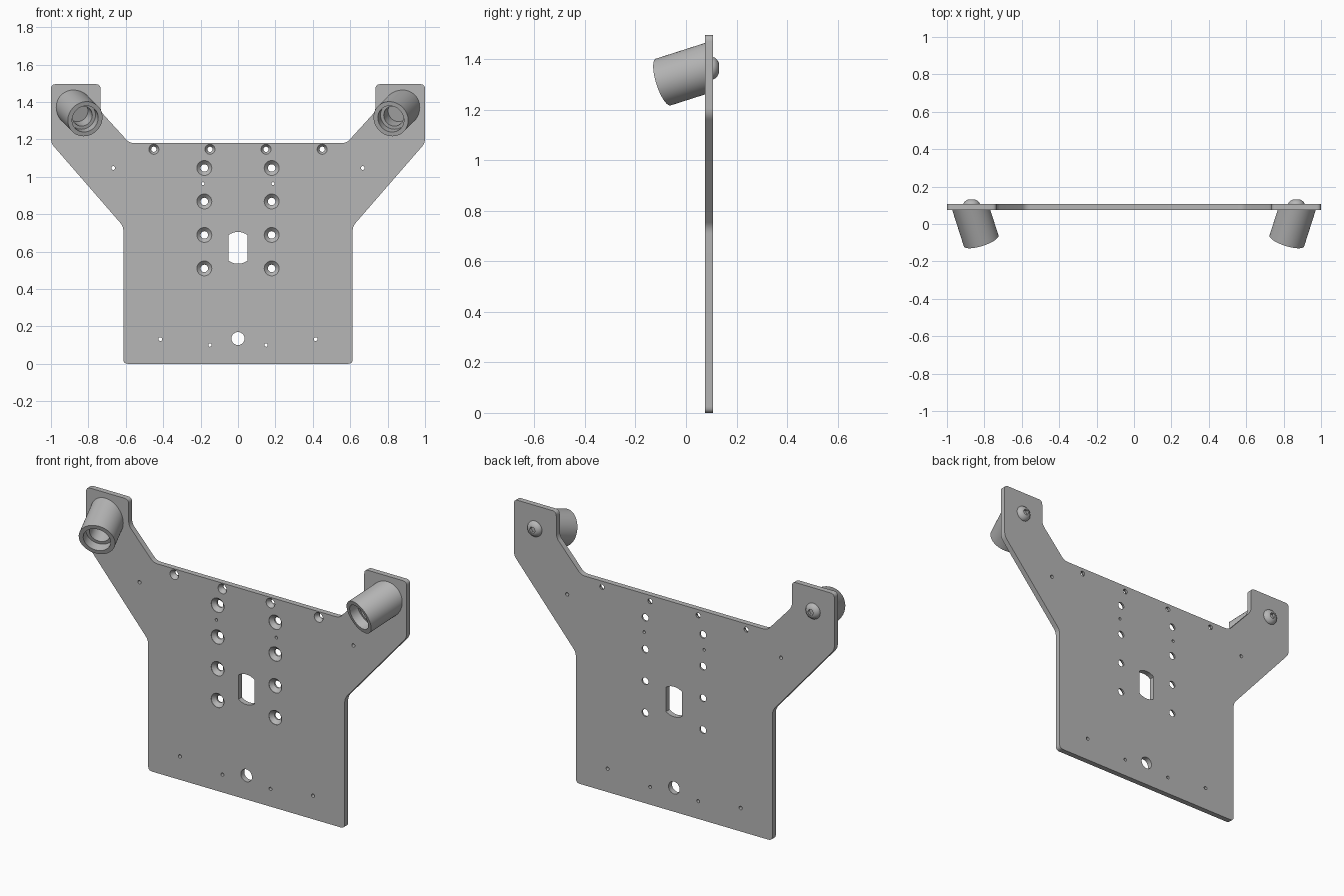
import bpy, bmesh
from math import pi, cos, sin, asin, radians
from mathutils import Vector, Matrix

if "Cube" in bpy.data.objects:
    bpy.data.objects.remove(bpy.data.objects["Cube"])

FRONT, BACK = 0.075, 0.106          # plate faces along y

grey = bpy.data.materials.new("satin grey")
grey.use_nodes = True
colour = (0.47, 0.47, 0.47, 1)
grey.diffuse_color = colour
grey.node_tree.nodes["Principled BSDF"].inputs["Base Color"].default_value = colour


def make_object(name, bm):
    bmesh.ops.recalc_face_normals(bm, faces=bm.faces)
    mesh = bpy.data.meshes.new(name)
    bm.to_mesh(mesh)
    bm.free()
    mesh.materials.append(grey)
    obj = bpy.data.objects.new(name, mesh)
    bpy.context.collection.objects.link(obj)
    return obj


def activate(obj):
    bpy.ops.object.select_all(action='DESELECT')
    obj.select_set(True)
    bpy.context.view_layer.objects.active = obj


def smooth(obj):
    activate(obj)
    bpy.ops.object.shade_smooth_by_angle(angle=radians(30))


def cut(obj, cutter):
    """Subtract the cutter from the object and discard it."""
    cutter.hide_render = True
    activate(obj)
    mod = obj.modifiers.new("cut", 'BOOLEAN')
    mod.operation, mod.solver, mod.object = 'DIFFERENCE', 'EXACT', cutter
    bpy.ops.object.modifier_apply(modifier=mod.name)
    bpy.data.objects.remove(cutter)


def lathe(bm, profile, origin, axis, steps=32):
    """Revolve (radius, distance) points around an axis; ends lie on the axis."""
    place = Matrix.Translation(origin) @ Vector(axis).to_track_quat('Z', 'Y').to_matrix().to_4x4()
    rings = []
    for r, d in profile:
        count = steps if r > 0 else 1
        rings.append([bm.verts.new(place @ Vector((r * cos(2 * pi * i / steps), r * sin(2 * pi * i / steps), d)))
                      for i in range(count)])
    for a, b in zip(rings, rings[1:]):
        for i in range(steps):
            j = (i + 1) % steps
            quad = [a[i % len(a)], a[j % len(a)], b[j % len(b)], b[i % len(b)]]
            bm.faces.new(list(dict.fromkeys(quad)))


def prism(bm, outline, y0, y1):
    """Extrude an (x, z) outline along y."""
    face = bm.faces.new([bm.verts.new((x, y0, z)) for x, z in outline])
    new = bmesh.ops.extrude_face_region(bm, geom=[face])["geom"]
    bmesh.ops.translate(bm, vec=(0, y1 - y0, 0), verts=[v for v in new if isinstance(v, bmesh.types.BMVert)])


def round_corners(points, size, steps=6):
    out = []
    for i, p in enumerate(points):
        p = Vector(p)
        a = p + (Vector(points[i - 1]) - p).normalized() * size
        b = p + (Vector(points[(i + 1) % len(points)]) - p).normalized() * size
        for k in range(steps + 1):
            t = k / steps
            out.append(a * (1 - t) ** 2 + p * 2 * t * (1 - t) + b * t * t)
    return out


# Back plate with two raised arms
half = [(0.613, 0), (0.613, 0.735), (1, 1.18), (1, 1.495), (0.735, 1.495), (0.735, 1.35), (0.58, 1.18)]
outline = half + [(-x, z) for x, z in reversed(half)]
bm = bmesh.new()
prism(bm, round_corners(outline, 0.025), FRONT, BACK)
plate = make_object("back_plate", bm)

# Holes in the plate
holes = bmesh.new()


def drill(x, z, r, sink=0):
    start = -0.02
    profile = [(0, start), (r, start), (r, 0.06), (0, 0.06)]
    if sink:
        profile = [(0, start), (sink, start), (sink, 0.002), (r, 0.022), (r, 0.06), (0, 0.06)]
    lathe(holes, profile, (x, FRONT, z), (0, 1, 0), 24)


for s in (-1, 1):
    for x in (0.15, 0.45):
        drill(s * x, 1.147, 0.014, 0.027)
    for row in range(4):
        drill(s * 0.18, 0.51 + row * 0.179, 0.02, 0.04)
    for x, z, r in ((0.667, 1.047, 0.01), (0.187, 0.963, 0.008), (0.415, 0.132, 0.01), (0.15, 0.1, 0.009)):
        drill(s * x, z, r)
drill(0, 0.135, 0.035)

# Flat-sided round slot
reach = asin(0.05 / 0.085)
arc = [-reach + 2 * reach * k / 10 for k in range(11)]
slot = [(0.085 * sin(a), 0.62 + 0.085 * cos(a)) for a in arc]
slot += [(-x, 1.24 - z) for x, z in slot]
prism(holes, slot, FRONT - 0.02, BACK + 0.02)
cut(plate, make_object("hole_cutter", holes))
smooth(plate)

for s, side in ((1, "left"), (-1, "right")):
    # Angled hollow standoff, trimmed flush with the plate
    axis = Vector((s * 0.32, 1, 0.32))
    centre = Vector((s * 0.87, FRONT, 1.362)) - axis * 0.165
    bm = bmesh.new()
    lathe(bm, [(0, 0.13), (0.055, 0.13), (0.055, 0.05), (0.073, 0.05), (0.073, 0),
               (0.097, 0), (0.097, 0.3), (0, 0.3)], centre, axis, 48)
    bmesh.ops.bisect_plane(bm, geom=bm.verts[:] + bm.edges[:] + bm.faces[:], plane_co=(0, FRONT, 0),
                           plane_no=(0, 1, 0), clear_outer=True)
    bmesh.ops.holes_fill(bm, edges=[e for e in bm.edges if e.is_boundary])
    smooth(make_object(side + "_standoff", bm))

    # Domed screw head with a hex socket
    bm = bmesh.new()
    spot = (s * 0.868, BACK, 1.364)
    lathe(bm, [(0, 0), (0.044, 0), (0.043, 0.006), (0.037, 0.014), (0.029, 0.02), (0.021, 0.024), (0, 0.024)],
          spot, (0, 1, 0))
    screw = make_object(side + "_screw_head", bm)
    bm = bmesh.new()
    lathe(bm, [(0, 0.008), (0.018, 0.008), (0.018, 0.05), (0, 0.05)], spot, (0, 1, 0), 6)
    cut(screw, make_object("socket_cutter", bm))
    smooth(screw)
